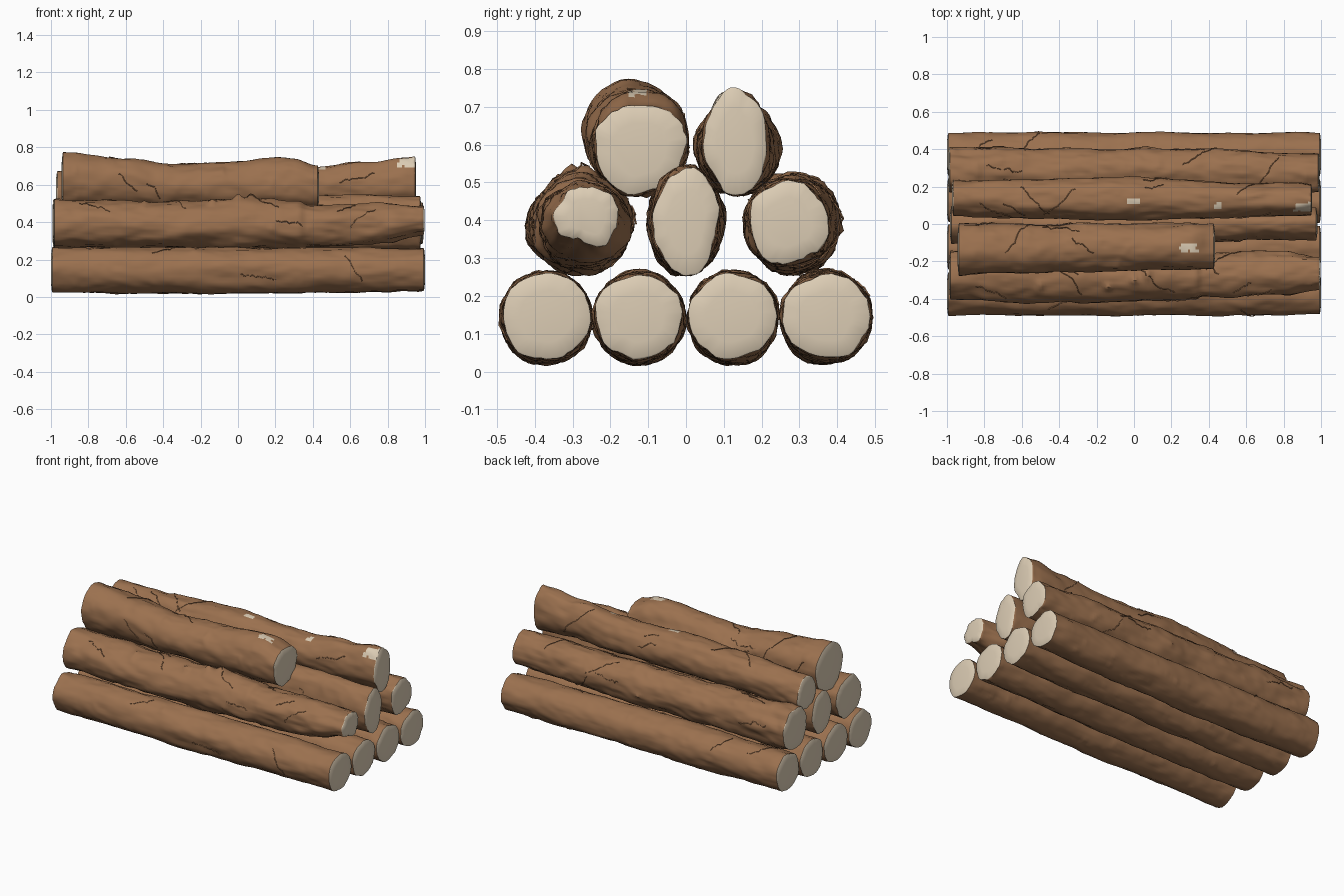
import bpy, bmesh, math, random
from mathutils import Vector, noise

if "Cube" in bpy.data.objects:
    bpy.data.objects.remove(bpy.data.objects["Cube"])

random.seed(4)
SIDES, RINGS = 48, 140


def material(name, rgb):
    m = bpy.data.materials.new(name)
    m.diffuse_color = (*rgb, 1)
    m.use_nodes = True
    m.node_tree.nodes["Principled BSDF"].inputs["Base Color"].default_value = m.diffuse_color
    return m


BARK = material("brown bark", (0.33, 0.165, 0.078))
WOOD = material("pale cut wood", (0.72, 0.61, 0.46))


def section(stations, x):
    """Smoothly blend (x, y, z, ry, rz) sections along the log."""
    if x <= stations[0][0]:
        return stations[0][1:]
    for a, b in zip(stations, stations[1:]):
        if x <= b[0]:
            t = (x - a[0]) / (b[0] - a[0])
            t = t * t * (3 - 2 * t)
            return [p + (q - p) * t for p, q in zip(a[1:], b[1:])]
    return stations[-1][1:]


def surface(stations, x, ang, seed, rough, bumps, lift=0.0):
    """Point on the uneven bark."""
    y, z, ry, rz = section(stations, x)
    c, s = math.cos(ang), math.sin(ang)
    p = Vector((x * 3, c * 1.1, s * 1.1 + seed * 7.3))
    d = rough * noise.noise(p * 1.3) + 0.45 * rough * noise.noise(p * 4)
    knob = noise.noise(Vector((x * 19, c * 2.8, s * 2.8 + seed * 3.1)))
    d += max(0, knob - 0.42) * rough * 1.1
    for bx, ba, br in bumps:
        da = (ang - ba + math.pi) % (2 * math.pi) - math.pi
        q = ((x - bx) ** 2 + (da * ry) ** 2) / br ** 2
        d += br * 0.8 * math.exp(-q * 2)
    d += lift
    return Vector((x, y + c * (ry + d), z + s * (rz + d)))


def log(name, stations, seed, rough=0.012, bumps=(), patches=(), strands=4):
    x0, x1 = stations[0][0], stations[-1][0]
    bm = bmesh.new()
    rings = []
    for i in range(RINGS + 1):
        x = x0 + (x1 - x0) * i / RINGS
        ring = []
        for k in range(SIDES):
            ring.append(bm.verts.new(surface(stations, x, 2 * math.pi * k / SIDES, seed, rough, bumps)))
        rings.append(ring)
    # bark skin with a few bare spots
    for a, b in zip(rings, rings[1:]):
        for k in range(SIDES):
            j = (k + 1) % SIDES
            f = bm.faces.new((a[k], a[j], b[j], b[k]))
            f.smooth = True
            c = f.calc_center_median()
            for px, py, hx, hy in patches:
                wob = 1 + 0.5 * noise.noise(c * 40)
                if c.z > 0.6 and abs(c.x - px) < hx * wob and abs(c.y - py) < hy * wob:
                    f.material_index = 1
    # slightly domed cut ends
    for ring, sgn in ((rings[0], -1), (rings[-1], 1)):
        mid = sum((v.co for v in ring), Vector()) / SIDES
        prev = ring
        for scale, out in ((0.96, 0.003), (0.6, 0.008)):
            cur = []
            for v in ring:
                p = mid + (v.co - mid) * scale
                p.x += sgn * out
                cur.append(bm.verts.new(p))
            for k in range(SIDES):
                j = (k + 1) % SIDES
                f = bm.faces.new((prev[k], prev[j], cur[j], cur[k]))
                f.material_index = 1
                f.smooth = True
            prev = cur
        f = bm.faces.new(prev)
        f.material_index = 1
        f.smooth = True
    bmesh.ops.recalc_face_normals(bm, faces=bm.faces)
    me = bpy.data.meshes.new(name)
    bm.to_mesh(me)
    bm.free()
    me.materials.append(BARK)
    me.materials.append(WOOD)
    me.set_sharp_from_angle(angle=math.radians(50))
    bpy.context.collection.objects.link(bpy.data.objects.new(name, me))

    # thin curling bark strands lying on the upper side
    cu = bpy.data.curves.new(name + "_strands", "CURVE")
    cu.dimensions = "3D"
    cu.bevel_depth = 0.0025
    cu.bevel_resolution = 0
    for n in range(strands):
        x = random.uniform(x0 + 0.08, x1 - 0.35)
        ang = random.uniform(-0.3, math.pi + 0.3)
        turn = random.uniform(-0.16, 0.16)
        sp = cu.splines.new("POLY")
        count = random.randint(9, 16)
        sp.points.add(count - 1)
        for i in range(count):
            p = surface(stations, x, ang, seed, rough, bumps, 0.001 + 0.004 * random.random())
            sp.points[i].co = (*p, 1)
            x = min(x + random.uniform(0.004, 0.022), x1 - 0.01)
            ang += turn + random.uniform(-0.08, 0.08)
    cu.materials.append(BARK)
    bpy.context.collection.objects.link(bpy.data.objects.new(name + "_strands", cu))


# bottom row of four
for i, y in enumerate((-0.37, -0.124, 0.124, 0.37)):
    log("bottom_log_%d" % (i + 1),
        [(-0.992, y, 0.145, 0.116, 0.118), (-0.4, y, 0.142, 0.118, 0.123),
         (0.3, y, 0.142, 0.118, 0.12), (0.992, y, 0.146, 0.115, 0.113)],
        i + 1, 0.011, strands=4)

# middle row of three
log("middle_front_log",
    [(-0.98, -0.275, 0.39, 0.125, 0.13), (-0.5, -0.282, 0.385, 0.135, 0.12),
     (0.0, -0.28, 0.39, 0.135, 0.13), (0.32, -0.275, 0.385, 0.13, 0.125),
     (0.37, -0.27, 0.38, 0.12, 0.115), (0.8, -0.265, 0.39, 0.115, 0.105),
     (0.99, -0.26, 0.41, 0.085, 0.077)],
    6, 0.016, [(0.0, 1.7, 0.03), (0.07, 1.5, 0.035), (-0.14, 2.0, 0.028), (-0.5, 1.9, 0.022)], strands=12)
log("middle_centre_log",
    [(-0.975, 0.0, 0.39, 0.095, 0.135), (0.0, 0.0, 0.4, 0.1, 0.14),
     (0.75, 0.0, 0.4, 0.085, 0.145), (0.972, 0.0, 0.395, 0.082, 0.145)],
    7, 0.012, strands=2)
log("middle_back_log",
    [(-0.985, 0.285, 0.39, 0.12, 0.13), (-0.3, 0.28, 0.39, 0.125, 0.125),
     (0.4, 0.28, 0.39, 0.122, 0.12), (0.985, 0.27, 0.395, 0.105, 0.108)],
    8, 0.016, strands=10)

# top pair, the front one shorter
log("top_front_log",
    [(-0.935, -0.135, 0.62, 0.138, 0.153), (-0.6, -0.13, 0.61, 0.132, 0.132),
     (-0.35, -0.125, 0.59, 0.125, 0.12), (-0.1, -0.125, 0.595, 0.122, 0.13),
     (0.3, -0.12, 0.605, 0.125, 0.138), (0.425, -0.12, 0.59, 0.122, 0.118)],
    9, 0.013, patches=[(0.29, -0.125, 0.05, 0.022)], strands=8)
log("top_back_log",
    [(-0.965, 0.14, 0.565, 0.095, 0.1), (-0.5, 0.135, 0.58, 0.105, 0.11),
     (-0.15, 0.138, 0.59, 0.115, 0.12), (0.4, 0.13, 0.585, 0.1, 0.11),
     (0.7, 0.13, 0.6, 0.085, 0.115), (0.88, 0.13, 0.615, 0.088, 0.135),
     (0.945, 0.13, 0.61, 0.082, 0.138)],
    10, 0.013,
    patches=[(0.0, 0.125, 0.035, 0.016), (0.45, 0.095, 0.022, 0.016), (0.9, 0.09, 0.045, 0.022)],
    strands=8)
